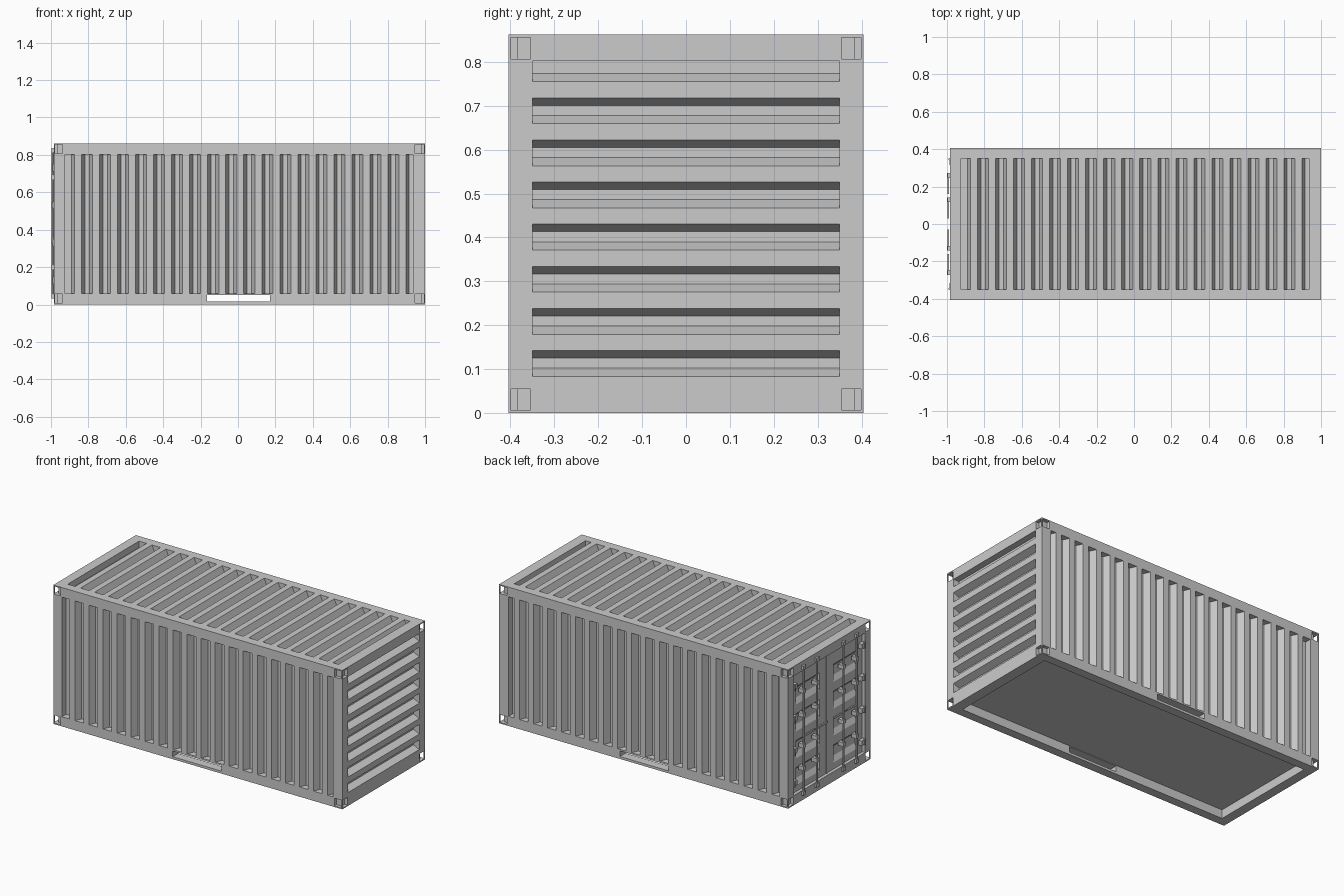
import bpy, bmesh
from mathutils import Vector

if "Cube" in bpy.data.objects:
    bpy.data.objects.remove(bpy.data.objects["Cube"])

X0, X1, Y, H = -0.985, 1.0, 0.405, 0.862      # outer shell
XI0, XI1, YI, ZI0, ZI1 = -0.925, 0.935, 0.35, 0.06, 0.802   # frame openings
PITCH, DEPTH = 0.0963, 0.04


def finish(name, bm):
    bmesh.ops.recalc_face_normals(bm, faces=bm.faces[:])
    me = bpy.data.meshes.new(name)
    bm.to_mesh(me)
    bm.free()
    ob = bpy.data.objects.new(name, me)
    bpy.context.collection.objects.link(ob)
    return ob


def boxes(name, items):
    """Each item is (x0, x1, y0, y1, z0, z1)."""
    bm = bmesh.new()
    for b in items:
        vs = bmesh.ops.create_cube(bm, size=1)["verts"]
        for v in vs:
            v.co = Vector([(b[2 * i] + b[2 * i + 1]) / 2 + v.co[i] * abs(b[2 * i + 1] - b[2 * i])
                           for i in range(3)])
    return finish(name, bm)


def groove_profile(t0, t1, starts, depth, s1, flat, s2):
    """Outline of a panel with trapezoid grooves, clipped to t0..t1."""
    pts = []
    for g in starts:
        pts += [(g, 0), (g + s1, depth), (g + s1 + flat, depth), (g + s1 + flat + s2, 0)]
    inside = [p for p in pts if t0 < p[0] < t1]
    first = depth if inside[0] != pts[0] else 0
    last = depth if inside[-1] != pts[-1] else 0
    back = depth + 0.012
    return [(t0, first)] + inside + [(t1, last), (t1, back), (t0, back)]


def prism(name, outline, a, b, place):
    """Extrude an outline from a to b; place(t, depth, s) gives the 3D point."""
    bm = bmesh.new()
    r0 = [bm.verts.new(place(t, d, a)) for t, d in outline]
    r1 = [bm.verts.new(place(t, d, b)) for t, d in outline]
    n = len(outline)
    for i in range(n):
        j = (i + 1) % n
        bm.faces.new((r0[i], r0[j], r1[j], r1[i]))
    bm.faces.new(r0)
    bm.faces.new(r1)
    return finish(name, bm)


def rods(name, items, sides=10):
    """Each item is (x, y, z0, z1, radius), upright."""
    bm = bmesh.new()
    for x, y, z0, z1, r in items:
        vs = bmesh.ops.create_cone(bm, cap_ends=True, segments=sides, radius1=r,
                                   radius2=r, depth=z1 - z0)["verts"]
        bmesh.ops.translate(bm, verts=vs, vec=(x, y, (z0 + z1) / 2))
    return finish(name, bm)


# corner castings: hollow blocks with openings on both outer faces
for xo, xi in ((X0, XI0), (X1, XI1)):
    for sy in (-1, 1):
        for zo, zi in ((0, ZI0), (H, ZI1)):
            L = abs(xi - xo)
            dx, dz = (1 if xi > xo else -1), (1 if zi > zo else -1)
            parts = [(0, L, 0, .055, 0, .007), (0, L, 0, .055, .055, .06),   # plates
                     (.02, L, .02, .055, .007, .055),                        # core
                     (0, .006, 0, .006, .007, .055),                         # edge
                     (L - .012, L, 0, .02, .007, .055),                      # lips
                     (0, .02, .051, .055, .007, .055)]
            boxes("corner_casting", [(xo + dx * p[0], xo + dx * p[1],
                                      sy * (Y - p[2]), sy * (Y - p[3]),
                                      zo + dz * p[4], zo + dz * p[5]) for p in parts])

# posts and rails
boxes("corner_posts", [(a, b, s * YI, s * Y, ZI0, ZI1)
                       for a, b in ((X0, XI0), (XI1, X1)) for s in (-1, 1)])
boxes("top_side_rails", [(XI0, XI1, s * YI, s * Y, ZI1, H) for s in (-1, 1)])
boxes("end_rails", [(a, b, -YI, YI, c, d) for a, b in ((X0, XI0), (XI1, X1))
                    for c, d in ((0, ZI0), (ZI1, H))])

# bottom side rails with a long lifting slot
FX0, FX1, FZ0, FZ1 = -0.165, 0.17, 0.015, 0.05
for s in (-1, 1):
    boxes("bottom_side_rail", [(XI0, FX0, s * YI, s * Y, 0, ZI0), (FX1, XI1, s * YI, s * Y, 0, ZI0),
                               (FX0, FX1, s * YI, s * Y, 0, FZ0), (FX0, FX1, s * YI, s * Y, FZ1, ZI0)])
boxes("floor", [(XI0, XI1, -YI, YI, 0.054, 0.07)])

# corrugated sides, roof and closed end
long_profile = groove_profile(XI0, XI1, [-0.836 + PITCH * k for k in range(-1, 19)],
                              DEPTH, .018, .023, .018)
for s in (-1, 1):
    prism("side_panel", long_profile, ZI0, ZI1, lambda t, d, z: (t, s * (Y - d), z))
prism("roof_panel", long_profile, -YI, YI, lambda t, d, y: (t, y, H - d))
end_profile = groove_profile(ZI0, ZI1, [0.083 + 0.096 * k for k in range(8)],
                             DEPTH, .019, .023, .017)
prism("end_panel", end_profile, -YI, YI, lambda t, d, y: (X1 - d, y, t))

# door leaves: pressed centre panel between two stiles
XD = X0 + 0.02
door_profile = groove_profile(ZI0, ZI1, [0.10 + 0.167 * k for k in range(4)],
                              .018, .03, .06, .02)
for s in (-1, 1):
    prism("door_panel", door_profile, s * .07, s * .30, lambda t, d, y: (XD + d, y, t))
    boxes("door_stiles", [(XD, XD + .03, s * .004, s * .07, ZI0, ZI1),
                          (XD, XD + .03, s * .30, s * YI, ZI0, ZI1)])
boxes("door_seal", [(XD - .004, XD + .03, -.006, .006, ZI0, ZI1)])

# locking rods with cam keepers, guides and handles
XR = X0 - 0.006
rod_y = [s * y for s in (-1, 1) for y in (.13, .26)]
rods("locking_rods", [(XR, y, .035, .835, .007) for y in rod_y])
boxes("cam_keepers", [(X0 - .013, X0 + .002, y - .013, y + .013, z - .012, z + .012)
                      for y in rod_y for z in (.045, .825)])
boxes("rod_guides", [(X0 - .014, XD + .002, y - .012, y + .012, z - .012, z + .012)
                     for y in rod_y for z in (.20, .34, .53, .68)])
boxes("door_handles", [(X0 - .012, X0 - .004, s * y, s * (y - .10), z - .006, z + .006)
                       for s in (-1, 1) for y, z in ((.13, .40), (.26, .40))])

# hinges on the outer door edges
boxes("hinge_plates", [(X0 - .002, XD + .002, s * .315, s * .352, z - .015, z + .015)
                       for s in (-1, 1) for z in (.13, .33, .53, .73)])
rods("hinge_pins", [(X0, s * .346, z - .02, z + .02, .007)
                    for s in (-1, 1) for z in (.13, .33, .53, .73)])
